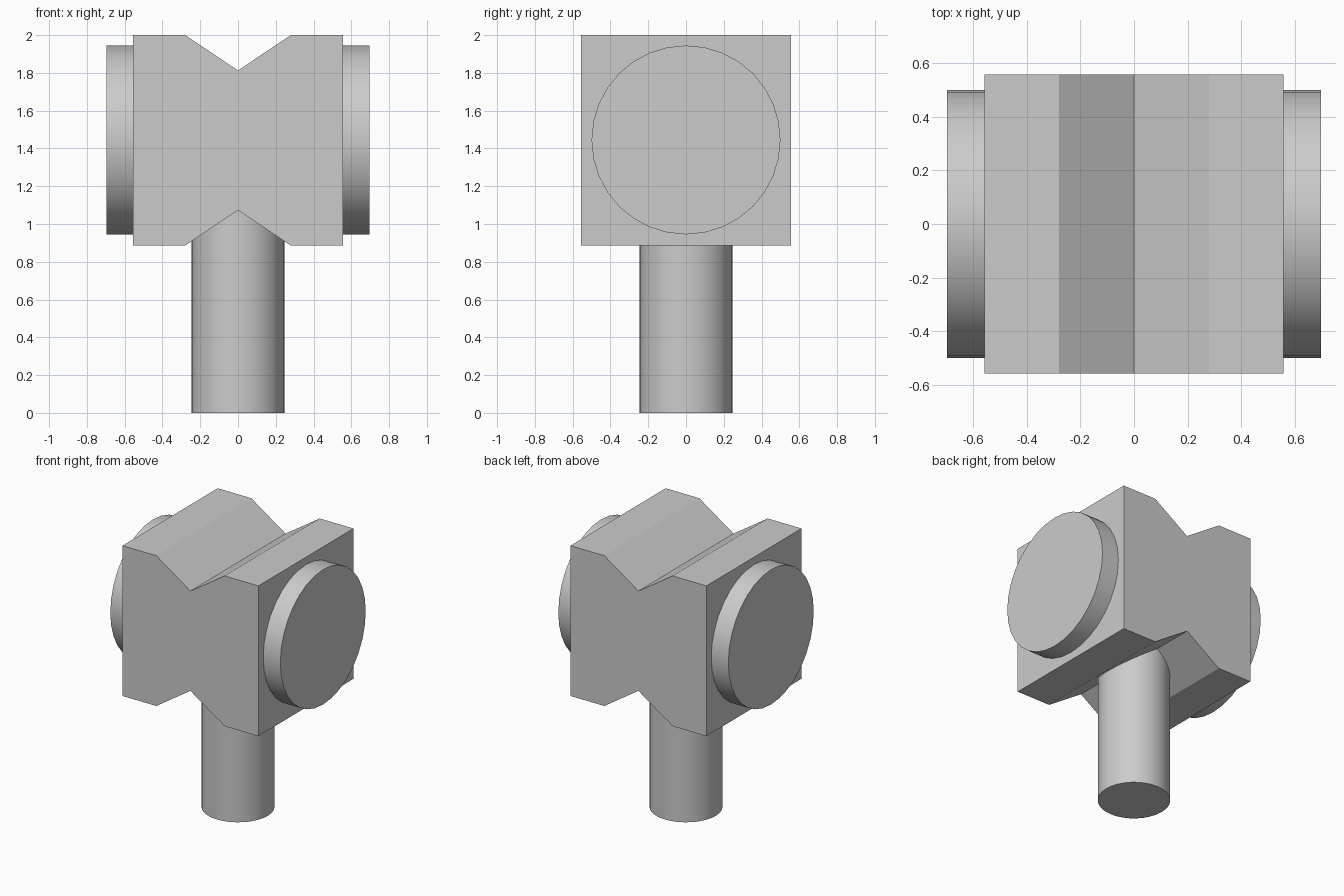
import bpy
import bmesh
from math import pi

if "Cube" in bpy.data.objects:
    bpy.data.objects.remove(bpy.data.objects["Cube"])

HALF = 0.557            # half size of the block
MID = 2.0 - HALF        # height of the block centre


def cylinder(name, radius, depth, location, rotation=(0, 0, 0)):
    bpy.ops.mesh.primitive_cylinder_add(vertices=32, radius=radius, depth=depth,
                                        location=location, rotation=rotation)
    obj = bpy.context.object
    obj.name = name
    bpy.ops.object.shade_smooth_by_angle()
    return obj


# Hammer block: notched profile extruded front to back
upper = [(HALF, HALF), (0.28, HALF), (0, 0.37), (-0.28, HALF), (-HALF, HALF)]
profile = upper + [(x, -z) for x, z in reversed(upper)]
bm = bmesh.new()
face = bm.faces.new([bm.verts.new((x, -HALF, z)) for x, z in profile])
ext = bmesh.ops.extrude_face_region(bm, geom=[face])
moved = [g for g in ext["geom"] if isinstance(g, bmesh.types.BMVert)]
bmesh.ops.translate(bm, verts=moved, vec=(0, 2 * HALF, 0))
bmesh.ops.recalc_face_normals(bm, faces=bm.faces)
mesh = bpy.data.meshes.new("hammer_block")
bm.to_mesh(mesh)
bm.free()
block = bpy.data.objects.new("hammer_block", mesh)
block.location.z = MID
bpy.context.collection.objects.link(block)

# Round striking faces on both sides
for side, sx in (("left", -1), ("right", 1)):
    cylinder(f"striking_face_{side}", 0.5, 0.19, (sx * 0.602, 0, MID + 0.002), (0, pi / 2, 0))

# Handle, sunk into the block
cylinder("handle", 0.245, 1.2, (0, 0, 0.6))
